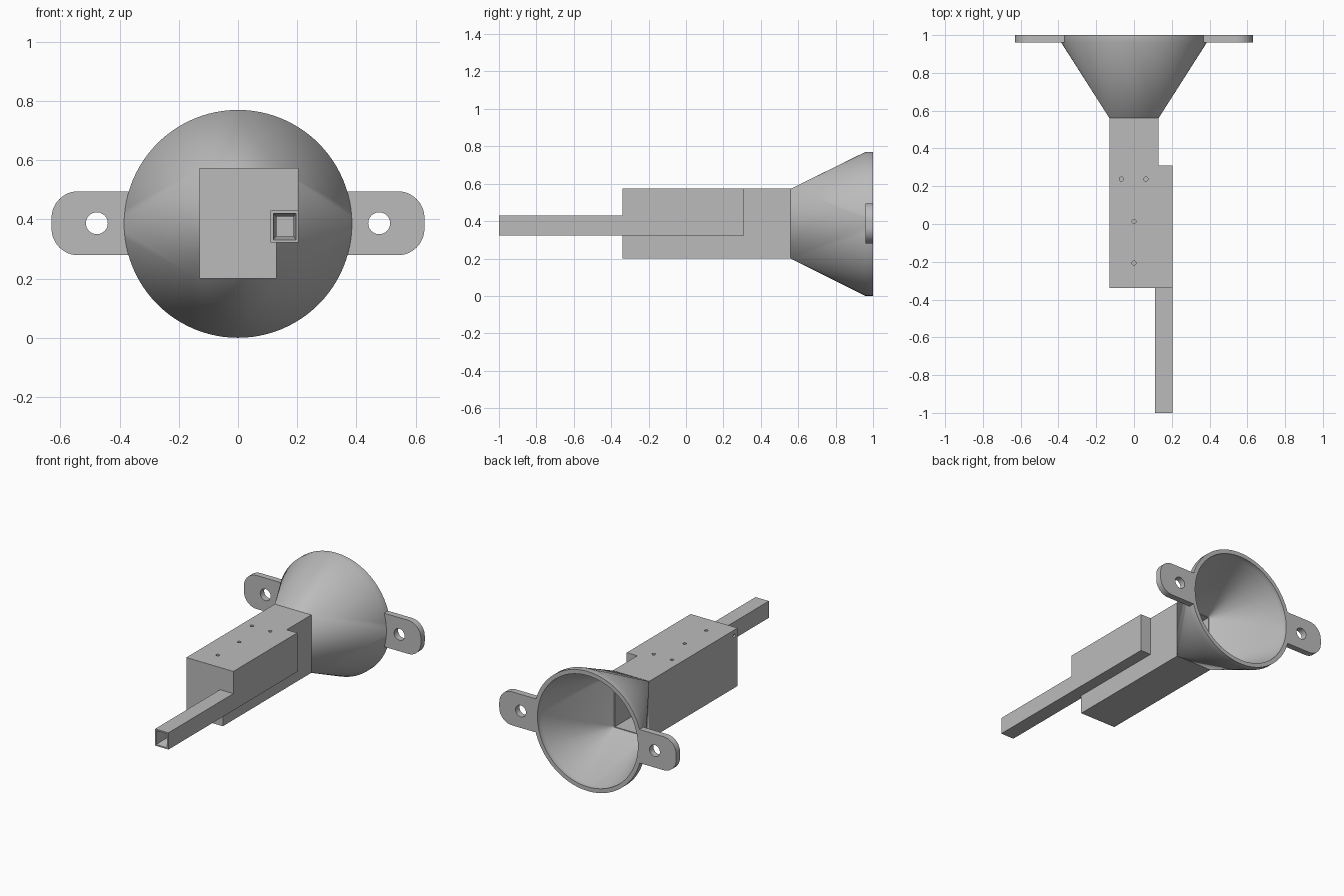
import bpy, bmesh, math
from mathutils import Matrix, Vector

if "Cube" in bpy.data.objects:
    bpy.data.objects.remove(bpy.data.objects["Cube"])

grey = bpy.data.materials.new("plain grey")
grey.use_nodes = True
COLOUR = (0.5, 0.5, 0.5, 1)
grey.diffuse_color = COLOUR
grey.node_tree.nodes["Principled BSDF"].inputs["Base Color"].default_value = COLOUR

AXIS_Z = 0.385          # height of the funnel centre


def finish(bm, name):
    bmesh.ops.recalc_face_normals(bm, faces=bm.faces)
    mesh = bpy.data.meshes.new(name)
    bm.to_mesh(mesh)
    bm.free()
    mesh.materials.append(grey)
    obj = bpy.data.objects.new(name, mesh)
    bpy.context.collection.objects.link(obj)
    return obj


def hull(name, points):
    bm = bmesh.new()
    for p in points:
        bm.verts.new(p)
    bmesh.ops.convex_hull(bm, input=bm.verts)
    bmesh.ops.dissolve_limit(bm, angle_limit=0.002, verts=bm.verts, edges=bm.edges)
    return finish(bm, name)


def rect(x, z, y):
    return [(a, y, b) for a in x for b in z]


def box(name, x, y, z):
    return hull(name, rect(x, z, y[0]) + rect(x, z, y[1]))


def ring(radius, y, n=96):
    return [(radius * math.cos(math.tau * i / n), y,
             AXIS_Z + radius * math.sin(math.tau * i / n)) for i in range(n)]


def rod(name, centre, direction, radius, length, n=24):
    bm = bmesh.new()
    turn = Vector(direction).to_track_quat("Z", "Y").to_matrix().to_4x4()
    bmesh.ops.create_cone(bm, cap_ends=True, segments=n, radius1=radius, radius2=radius,
                          depth=length, matrix=Matrix.Translation(centre) @ turn)
    return finish(bm, name)


def cut(obj, cutters):
    for c in cutters:
        mod = obj.modifiers.new("cut", "BOOLEAN")
        mod.operation, mod.solver, mod.object = "DIFFERENCE", "EXACT", c
        c.hide_render = True
    bpy.context.view_layer.update()
    graph = bpy.context.evaluated_depsgraph_get()
    mesh = bpy.data.meshes.new_from_object(obj.evaluated_get(graph))
    obj.modifiers.clear()
    obj.data = mesh
    for c in cutters:
        bpy.data.objects.remove(c)


def smooth(obj, degrees=30):
    bpy.ops.object.select_all(action="DESELECT")
    obj.select_set(True)
    bpy.context.view_layer.objects.active = obj
    bpy.ops.object.shade_smooth_by_angle(angle=math.radians(degrees))


# Main duct: hollow box, open into the funnel, with small screw holes
body = box("main_duct", (-0.13, 0.13), (-0.34, 0.56), (0.2, 0.573))
holes = [(-0.067, 0.238), (0.063, 0.238), (0, 0.013), (0, -0.207)]
cutters = [box("duct_cavity", (-0.115, 0.115), (-0.32, 0.6), (0.215, 0.558))]
cutters += [rod("screw_cut", (x, y, 0.573), (0, 0, 1), 0.011, 0.06) for x, y in holes]
cutters.append(rod("side_cut", (-0.13, -0.305, 0.535), (1, 0, 0), 0.011, 0.06))
cut(body, cutters)

# Funnel: rectangle blending into a round rim
funnel = hull("funnel", rect((-0.13, 0.13), (0.2, 0.573), 0.56)
              + ring(AXIS_Z, 0.96) + ring(AXIS_Z, 1))
cut(funnel, [hull("funnel_cavity", rect((-0.115, 0.115), (0.215, 0.558), 0.55)
                  + ring(0.358, 0.965) + ring(0.358, 1.03))])
smooth(funnel)

# Side housing carrying the tube channel
housing = box("side_housing", (0.13, 0.205), (-0.34, 0.31), (0.322, 0.573))
cut(housing, [box("channel_cut", (0.12, 0.19), (-0.36, 0.29), (0.34, 0.41))])

# Square inlet tube with a flared mouth
tube = box("inlet_tube", (0.11, 0.205), (-1, -0.34), (0.322, 0.43))
cut(tube, [box("bore_cut", (0.13, 0.188), (-0.95, -0.355), (0.343, 0.409)),
           hull("mouth_cut", rect((0.119, 0.196), (0.331, 0.421), -1.001)
                + rect((0.13, 0.188), (0.343, 0.409), -0.94))])

# Mounting tabs with rounded outer corners and a bolt hole
CORNER = 0.09
for side, label in ((1, "left"), (-1, "right")):
    outline = [(0.362, -0.108), (0.362, 0.108)]
    for sign in (1, -1):
        for i in range(13):
            a = math.pi / 2 * i / 12
            outline.append((0.63 - CORNER + CORNER * math.cos(a),
                            sign * (0.108 - CORNER + CORNER * math.sin(a))))
    tab = hull(label + "_mounting_tab", [(side * x, y, AXIS_Z + 0.002 + z)
                                         for x, z in outline for y in (0.96, 1)])
    cut(tab, [rod("bolt_cut", (side * 0.477, 0.98, AXIS_Z + 0.002), (0, 1, 0), 0.037, 0.2, 40)])
    smooth(tab)
